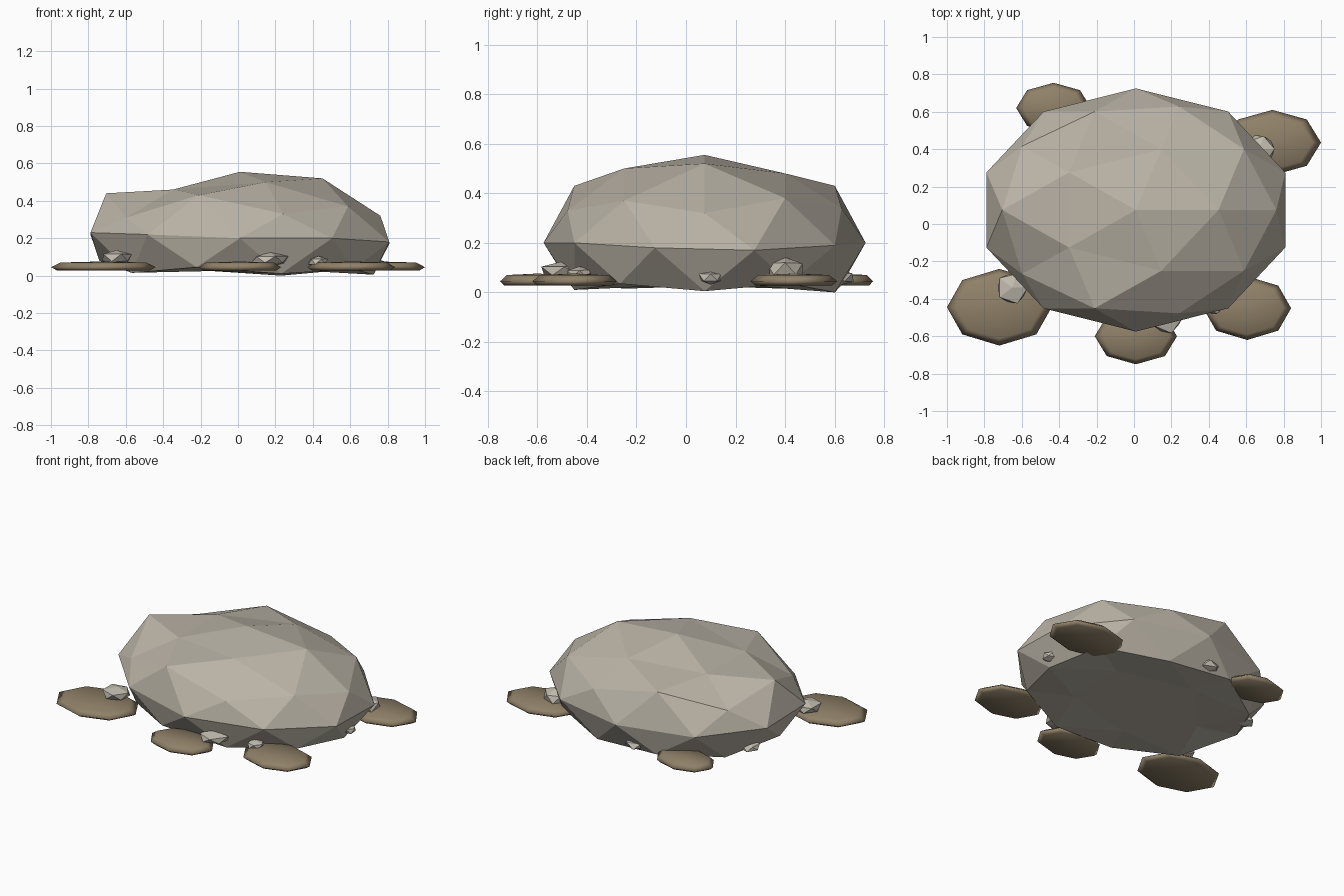
import bpy, bmesh, math, random
from mathutils import Vector

if "Cube" in bpy.data.objects:
    bpy.data.objects.remove(bpy.data.objects["Cube"])

random.seed(4)

def material(name, rgb):
    m = bpy.data.materials.new(name)
    m.diffuse_color = (*rgb, 1)
    m.use_nodes = True
    m.node_tree.nodes["Principled BSDF"].inputs["Base Color"].default_value = m.diffuse_color
    return m

STONE = material("stone", (0.49, 0.45, 0.38))
PEBBLE = material("pale_stone", (0.54, 0.50, 0.43))
SOIL = material("soil", (0.28, 0.22, 0.14))

def finish(name, bm, mat):
    bmesh.ops.recalc_face_normals(bm, faces=bm.faces)
    me = bpy.data.meshes.new(name)
    bm.to_mesh(me)
    bm.free()
    me.materials.append(mat)
    ob = bpy.data.objects.new(name, me)
    bpy.context.collection.objects.link(ob)
    return ob

# Boulder: icosphere whose rings get uneven heights and a flattened base
CROWN = [0.52, 0.48, 0.46, 0.46, 0.50]                                       # every 72 deg
SHOULDER = [0.32, 0.38, 0.34, 0.43, 0.34, 0.44, 0.31, 0.43, 0.33, 0.37]      # every 36 deg
WAIST = [0.17, 0.19, 0.20, 0.20, 0.22, 0.23, 0.22, 0.20, 0.20, 0.18]         # from 18 deg
FOOT = [0.005, 0.035, 0.0, 0.03, 0.015, 0.08, 0.015, 0.045, 0.01, 0.035]     # every 36 deg

def ring_height(co):
    a = math.degrees(math.atan2(co.y, co.x)) % 360
    if co.z > 0.95:
        return 0.555
    if co.z > 0.7:
        return CROWN[round(a / 72) % 5]
    if co.z > 0.2:
        return SHOULDER[round(a / 36) % 10]
    if co.z > -0.2:
        return WAIST[round((a - 18) / 36) % 10]
    if co.z > -0.7:
        return FOOT[round(a / 36) % 10]
    return 0.025

bm = bmesh.new()
bmesh.ops.create_icosphere(bm, subdivisions=2, radius=1)
for v in bm.verts:
    z = ring_height(v.co)
    v.co = Vector((0.01 + 0.84 * v.co.x, 0.075 + 0.65 * v.co.y, z))
finish("boulder", bm, STONE)

# Soil patches: shallow eight-sided discs with soft rims
def soil_patch(i, x, y, rx, ry):
    bm = bmesh.new()
    rings = []
    for s, z in ((0.88, 0.027), (1.0, 0.045), (0.82, 0.070)):
        rings.append([bm.verts.new((x + rx * s * math.cos(k * math.pi / 4),
                                    y + ry * s * math.sin(k * math.pi / 4), z)) for k in range(8)])
    for lo, hi in zip(rings, rings[1:]):
        for k in range(8):
            bm.faces.new((lo[k], lo[(k + 1) % 8], hi[(k + 1) % 8], hi[k]))
    bm.faces.new(rings[0])
    top = bm.verts.new((x, y, 0.076))
    for k in range(8):
        bm.faces.new((rings[-1][k], rings[-1][(k + 1) % 8], top))
    for f in bm.faces:
        f.smooth = True
    finish(f"soil_patch_{i}", bm, SOIL)

for i, p in enumerate([(-0.72, -0.445, 0.28, 0.205), (0.01, -0.60, 0.22, 0.15),
                       (0.605, -0.45, 0.235, 0.17), (0.74, 0.435, 0.26, 0.175),
                       (-0.43, 0.62, 0.20, 0.135)], 1):
    soil_patch(i, *p)

# Pebbles tucked around the base
def pebble(i, x, y, z, r, h):
    bm = bmesh.new()
    bmesh.ops.create_icosphere(bm, subdivisions=1, radius=1)
    for v in bm.verts:
        k = random.uniform(0.92, 1.15)
        v.co = Vector((x + r * k * v.co.x, y + r * k * v.co.y, z + h * k * v.co.z))
    finish(f"pebble_{i}", bm, PEBBLE)

for i, p in enumerate([(-0.65, -0.34, 0.095, 0.088, 0.042), (0.17, -0.49, 0.085, 0.10, 0.038),
                       (0.43, -0.43, 0.075, 0.055, 0.03), (0.67, 0.40, 0.095, 0.083, 0.05),
                       (0.74, 0.10, 0.06, 0.05, 0.03), (-0.06, 0.60, 0.06, 0.08, 0.035),
                       (-0.65, 0.26, 0.06, 0.06, 0.03)], 1):
    pebble(i, *p)
